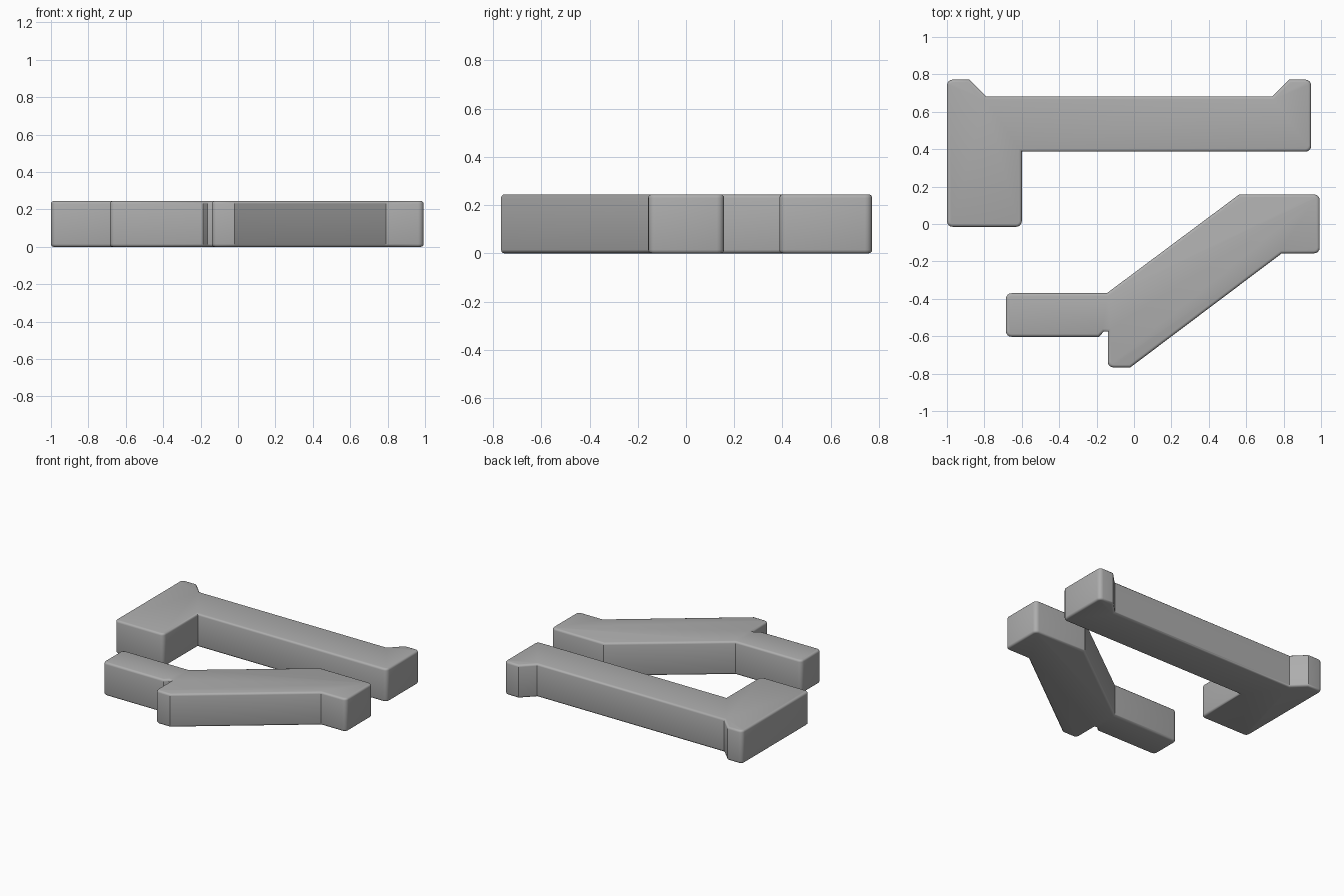
import bpy, bmesh, math

if "Cube" in bpy.data.objects:
    bpy.data.objects.remove(bpy.data.objects["Cube"])

HEIGHT = 0.245
CORNER = 0.03   # rounding of the upright edges
RIM = 0.015     # rounding of the top and bottom rims

grey = bpy.data.materials.new("plain grey")
grey.diffuse_color = (0.42, 0.42, 0.42, 1)
grey.use_nodes = True
grey.node_tree.nodes["Principled BSDF"].inputs["Base Color"].default_value = grey.diffuse_color


def slab(name, outline):
    """Extrude a plan outline of (x, y, rounded) and soften its edges."""
    bm = bmesh.new()
    base = [bm.verts.new((x, y, 0)) for x, y, r in outline]
    top = [bm.verts.new((x, y, HEIGHT)) for x, y, r in outline]
    bm.faces.new(base)
    bm.faces.new(top)
    n = len(outline)
    for i in range(n):
        j = (i + 1) % n
        bm.faces.new((base[i], base[j], top[j], top[i]))
    # upright corner rounding
    upright = [bm.edges.get((base[i], top[i])) for i in range(n) if outline[i][2]]
    bmesh.ops.bevel(bm, geom=upright, offset=CORNER, offset_type='OFFSET',
                    segments=4, profile=0.5, affect='EDGES', clamp_overlap=False)
    bmesh.ops.recalc_face_normals(bm, faces=bm.faces)
    # rim rounding
    rims = [e for e in bm.edges
            if abs(e.verts[0].co.z - e.verts[1].co.z) < 1e-5]
    bmesh.ops.bevel(bm, geom=rims, offset=RIM, offset_type='OFFSET',
                    segments=3, profile=0.5, affect='EDGES', clamp_overlap=False)
    bmesh.ops.recalc_face_normals(bm, faces=bm.faces)
    mesh = bpy.data.meshes.new(name)
    bm.to_mesh(mesh)
    bm.free()
    mesh.materials.append(grey)
    obj = bpy.data.objects.new(name, mesh)
    bpy.context.collection.objects.link(obj)
    bpy.context.view_layer.objects.active = obj
    obj.select_set(True)
    bpy.ops.object.shade_smooth_by_angle(angle=math.radians(35))
    obj.select_set(False)


# long bar with a leg at the left and a raised tip at each end
slab("hooked_bar", [
    (-1.0, -0.015, 1), (-0.6, -0.015, 1), (-0.6, 0.387, 0),
    (0.947, 0.387, 1), (0.947, 0.772, 1), (0.83, 0.772, 0),
    (0.74, 0.682, 0), (-0.79, 0.682, 0), (-0.88, 0.772, 0),
    (-1.0, 0.772, 1)])

# slanted bar with level ends and a small notch under the left arm
slab("slanted_bar", [
    (-0.685, -0.603, 1), (-0.188, -0.603, 0), (-0.162, -0.576, 0),
    (-0.14, -0.576, 0), (-0.14, -0.767, 1), (-0.02, -0.767, 0),
    (0.79, -0.157, 0), (0.993, -0.157, 1), (0.993, 0.158, 1),
    (0.563, 0.158, 0), (-0.145, -0.37, 0), (-0.685, -0.37, 1)])
